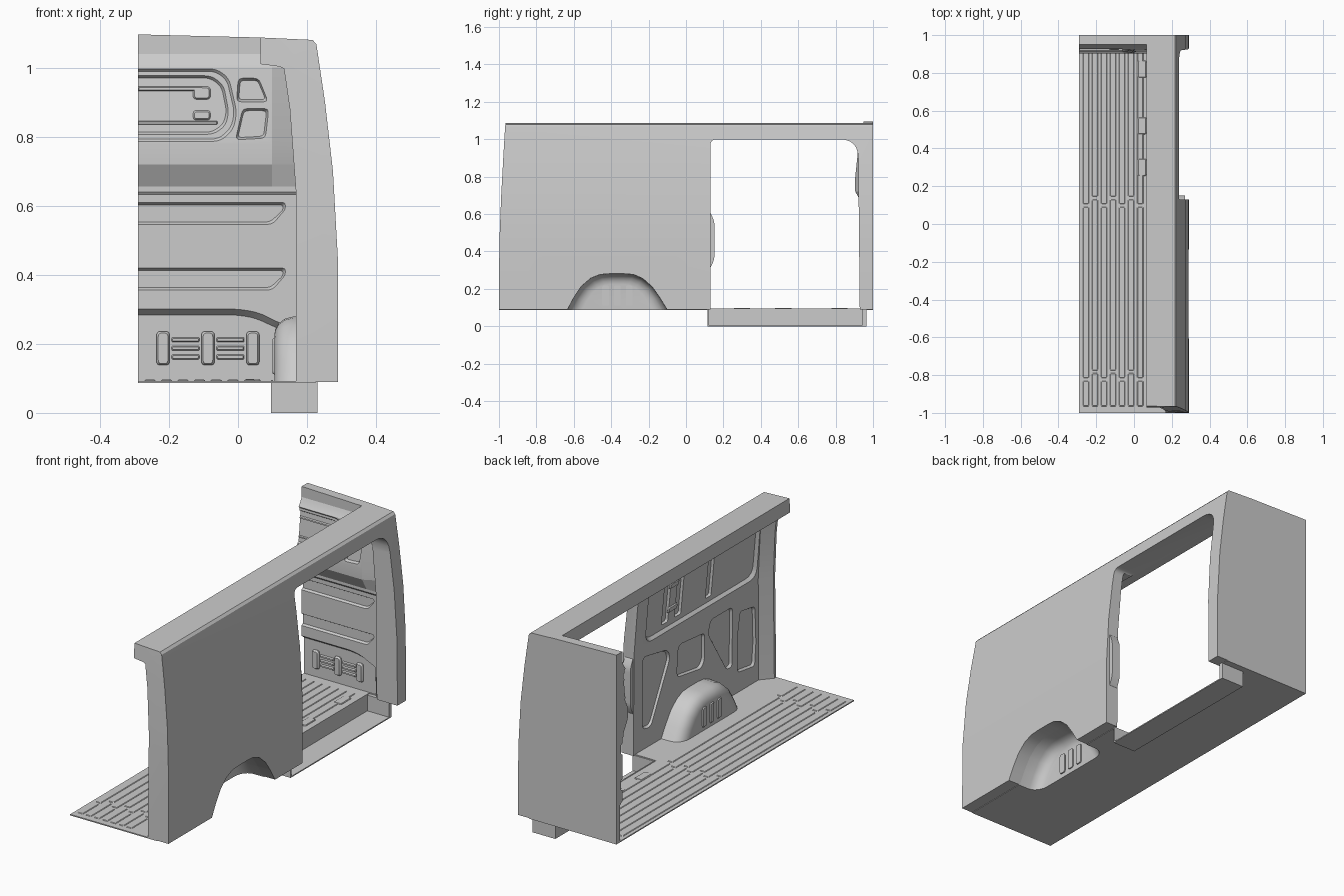
import bpy, bmesh, math
from mathutils import Vector

if "Cube" in bpy.data.objects:
    bpy.data.objects.remove(bpy.data.objects["Cube"])


def lerp(table, t):
    """Piecewise-linear lookup in [(key, value), ...]."""
    if t <= table[0][0]:
        return table[0][1]
    for (a, va), (b, vb) in zip(table, table[1:]):
        if t <= b:
            return va + (vb - va) * (t - a) / (b - a)
    return table[-1][1]


def rounded(pts, r, n=4):
    """Round the corners of a 2D polygon; r is one radius or one per corner."""
    out, rs = [], r if isinstance(r, (list, tuple)) else [r] * len(pts)
    for i, p in enumerate(pts):
        p = Vector(p)
        a, b = Vector(pts[i - 1]) - p, Vector(pts[(i + 1) % len(pts)]) - p
        k = min(rs[i], a.length * .45, b.length * .45)
        if k < 1e-5:
            out.append(p)
            continue
        s, e = p + a.normalized() * k, p + b.normalized() * k
        for j in range(n + 1):
            t = j / n
            out.append(s * (1 - t) ** 2 + p * 2 * t * (1 - t) + e * t * t)
    return out


def skin(name, rings, closed=True, caps=(True, True), angle=28):
    """Bridge rings of points into a mesh object."""
    bm = bmesh.new()
    vs = [[bm.verts.new(p) for p in ring] for ring in rings]
    n = len(rings[0])
    for a, b in zip(vs, vs[1:]):
        for i in range(n if closed else n - 1):
            j = (i + 1) % n
            bm.faces.new((a[i], a[j], b[j], b[i]))
    if caps[0]:
        bm.faces.new(vs[0])
    if caps[1]:
        bm.faces.new(vs[-1])
    bm.normal_update()
    bmesh.ops.triangulate(bm, faces=[f for f in bm.faces if len(f.verts) > 4])
    bmesh.ops.recalc_face_normals(bm, faces=bm.faces)
    me = bpy.data.meshes.new(name)
    bm.to_mesh(me)
    bm.free()
    ob = bpy.data.objects.new(name, me)
    bpy.context.collection.objects.link(ob)
    smooth(ob, angle)
    return ob


def select(ob):
    bpy.ops.object.select_all(action='DESELECT')
    ob.select_set(True)
    bpy.context.view_layer.objects.active = ob


def smooth(ob, angle=28):
    select(ob)
    bpy.ops.object.shade_smooth_by_angle(angle=math.radians(angle))


def cut(ob, cutter):
    m = ob.modifiers.new("cut", 'BOOLEAN')
    m.operation, m.solver, m.object = 'DIFFERENCE', 'EXACT', cutter
    cutter.hide_render = True
    select(ob)
    bpy.ops.object.modifier_apply(modifier=m.name)
    bpy.data.objects.remove(cutter)


def inset(pts, t):
    us, vs = [p[0] for p in pts], [p[1] for p in pts]
    cu, cv = (min(us) + max(us)) / 2, (min(vs) + max(vs)) / 2
    su, sv = 1 - 2 * t / (max(us) - min(us)), 1 - 2 * t / (max(vs) - min(vs))
    return [(cu + (u - cu) * su, cv + (v - cv) * sv) for u, v in pts]


def stamp(name, place, pts, d0, d1, taper, r=.01):
    """Tapered block from depth d0 to d1 on a surface given by place(u, v, d)."""
    o = rounded(pts, r)
    mid = d0 + (d1 - d0) * .5
    return skin(name, [[place(u, v, d0) for u, v in o], [place(u, v, mid) for u, v in o],
                       [place(u, v, d1) for u, v in inset(o, taper)]])


def recess(ob, place, pts, depth, taper=.008, r=.015, base=0):
    """Press a tapered pocket into a surface; base is where the taper starts."""
    o = rounded(pts, r)
    cut(ob, skin("cutter", [[place(u, v, -.04) for u, v in o], [place(u, v, base - .0015) for u, v in o],
                            [place(u, v, depth) for u, v in inset(o, taper)]]))


def rect(u0, u1, v0, v1):
    return [(u0, v0), (u1, v0), (u1, v1), (u0, v1)]


def box(name, x0, x1, y0, y1, z0, z1):
    return skin(name, [[(x, y, z) for x, y in rect(x0, x1, y0, y1)] for z in (z0, z1)])


# Side wall with roof rail: one section swept along the body, raked at the rear
INNER = [(.09, .168), (.637, .168), (.88, .15), (.997, .133)]
PANEL = [(.09, .22), (.637, .215), (.88, .195), (.997, .18)]
REAR = [(.09, -1), (.45, -.998), (.7, -.988), (.9, -.977), (1.07, -.967), (1.09, -.964)]
section = [(.29, .09), (.289, .45), (.275, .7), (.252, .9), (.227, 1.068), (.216, 1.08),
           (.065, 1.087), (.065, 1.01), (.12, 1.003)] + [(x, z) for z, x in reversed(INNER)]
wall = skin("side_wall", [[(x, lerp(REAR, z), z) for x, z in section],
                          [(x, 1, z) for x, z in section]])

# Thin the wall between the chamfered rear pillar and the door
thin = []
for z in (0, .637, .88, .992):
    i, p, r = lerp(INNER, z), lerp(PANEL, z), lerp(REAR, z)
    thin.append([(0, r + .015, z), (i, r + .015, z), (p, r + .075, z), (p, .3, z), (0, .3, z)])
cut(wall, skin("cutter", thin))

# Sliding door opening
door = rounded([(.13, 0), (.13, 1), (.92, 1), (.93, 0)], [0, .035, .1, 0], 6)
cut(wall, skin("cutter", [[(x, y, z) for y, z in door] for x in (-.02, .4)]))

# Wheel arch housing, hollow from outside and below
arch = [(-.635, .09), (-.6, .155), (-.56, .215), (-.51, .258), (-.46, .278), (-.41, .282), (-.33, .282),
        (-.28, .278), (-.23, .256), (-.18, .212), (-.14, .155), (-.1, .09)]
STEPS = [(.289, 1), (.16, .985), (.135, .95), (.118, .88), (.108, .79), (.105, .7)]


def arch_ring(x, s, base=()):
    return [(x, -.367 + (y + .367) * s, .09 + (z - .09) * s) for y, z in arch] + \
           [(x, -.367 + (y + .367) * s, z) for y, z in base]


def arch_cutter():
    under = [(-.1, .0), (-.635, .0)]
    return skin("cutter", [arch_ring(x, s, under) for x, s in [(.35, 1)] + STEPS[1:]])


skin("wheel_arch", [arch_ring(x, s) for x, s in STEPS], closed=False, caps=(False, True), angle=40)
cut(wall, arch_cutter())
for y in (-.43, -.367, -.304):
    stamp("arch_rib", lambda u, v, d: (.105 + d, u, v), rect(y - .018, y + .018, .11, .218), .007, -.005, .005)


# Pressed panels on the inside of the side wall
def on_wall(u, v, d):
    return (lerp(PANEL, v) + d, u - .035, v)


recess(wall, on_wall, rect(-.865, .075, .65, .97), .016, .015, .06)
for y0, y1 in ((-.245, -.19), (-.135, -.08), (-.5, -.45)):
    recess(wall, on_wall, rect(y0, y1, .69, .95), .028, .006, .012, .014)
for z in (.74, .87):
    stamp("panel_rung", on_wall, rect(-.2, -.125, z, z + .03), .02, .008, .004, .005)
recess(wall, on_wall, [(.09, .2), (.02, .19), (-.14, .5), (-.12, .55), (.09, .59)], .012, .008, .03)
recess(wall, on_wall, [(-.2, .37), (-.4, .34), (-.43, .37), (-.43, .52), (-.22, .54), (-.2, .5)], .012, .008, .02)
recess(wall, on_wall, [(-.46, .5), (-.62, .25), (-.665, .25), (-.665, .57), (-.48, .57)], .012, .008, .025)
recess(wall, on_wall, [(-.71, .2), (-.855, .18), (-.865, .3), (-.855, .5), (-.73, .52), (-.71, .4)], .012, .008, .02)
smooth(wall)

# Door pillar bulge
bulge = rounded([(.1, .29), (.13, .31), (.152, .36), (.152, .56), (.13, .61), (.1, .63)], .02)
skin("pillar_bulge", [[(x, y, z) for y, z in bulge] for x in (.222, .27)])

# Bulkhead: leaning upper face that fades into the pillar at its outer end
FACE = [(.09, .948), (.632, .948), (.64, .942), (.655, .942), (.72, .905), (.78, .903), (1.0, .926),
        (1.012, .935), (1.03, .945), (1.04, .95)]


def bulk_ring(x, top, flat):
    face = [(x, max(y, .942) if flat else y, z) for z, y in FACE]
    return [(x, 1, .09)] + face + [(x, .95, top), (x, 1, top)]


bulk = skin("bulkhead", [bulk_ring(-.29, 1.096, 0), bulk_ring(.065, 1.087, 0),
                         bulk_ring(.098, 1.085, 0), bulk_ring(.172, 1.08, 1)], angle=15)


def on_bulk(u, v, d):
    return (u, lerp(FACE, v) + d, v)


# Bulkhead pressings: window panel, small panes, two swages, lower recess
recess(bulk, on_bulk, [(-.36, .785), (-.05, .785), (-.012, .82), (-.002, .87), (-.025, .97), (-.06, .997),
                       (-.36, .997)], .008, .008, .03)
recess(bulk, on_bulk, [(-.35, .805), (-.07, .805), (-.035, .83), (-.025, .87), (-.04, .95), (-.075, .978),
                       (-.35, .978)], .018, .008, .03, .007)
recess(bulk, on_bulk, [(-.005, .9), (.088, .9), (.06, .97), (.0, .97)], .014, .007, .015)
recess(bulk, on_bulk, [(-.008, .79), (.08, .795), (.09, .882), (.013, .882)], .014, .007, .015)
for z in (.545, .355):
    recess(bulk, on_bulk, [(-.36, z), (.1, z), (.138, z + .045), (.138, z + .065), (-.36, z + .065)], .012, .008, .015)
recess(bulk, on_bulk, [(-.36, .05), (.155, .05), (.148, .25), (.12, .262), (.06, .292), (0, .302), (-.36, .302)],
       .022, .018, .03)
smooth(bulk, 15)
stamp("window_frame", on_bulk, rect(-.29, -.06, .835, .845), .022, .01, .002, .002)
for z0, z1 in ((.908, .945), (.848, .876)):
    stamp("window_bar", on_bulk, rect(-.13, -.08, z0, z1), .022, .01, .004, .01)
stamp("window_rail", on_bulk, rect(-.29, -.1, .932, .945), .022, .01, .003, .003)

# Vertical pads and louvres in the lower recess
for x in (-.217, -.087, .043):
    stamp("bulkhead_pad", on_bulk, rect(x - .019, x + .019, .138, .236), .024, .008, .005, .012)
for x in (-.152, -.022):
    for i in range(3):
        z = .155 + i * .025
        stamp("louvre", on_bulk, rect(x - .04, x + .04, z, z + .014), .024, .013, .003, .004)

# Cargo floor, notched for the step and cut for the wheel arch
plan = [(-.29, -1), (.225, -1), (.225, .115), (.1, .115), (.1, .965), (.225, .965), (.225, 1), (-.29, 1)]
floor = skin("cargo_floor", [[(x, y, z) for x, y in plan] for z in (.087, .093)])
cut(floor, arch_cutter())
smooth(floor)


def on_floor(u, v, d):
    return (u, v, .093 + d)


for i in range(7):
    x, o = -.255 + i * .048, .04 * (i % 2)
    for y0, y1 in ((-.965, -.83 + o), (-.815 + o, .09 + o), (.105 + o, .92)):
        stamp("floor_rib", on_floor, rect(x - .016, x + .016, y0, y1), -.002, .003, .003, .004)
for y in (.3, .52, .82):
    stamp("tie_down_plate", on_floor, rect(.02, .065, y - .045, y + .045), -.002, .0045, .003, .008)

# Entry step well under the door
box("step_tread", .095, .23, .115, .965, 0, .006)
box("step_inner_wall", .095, .101, .115, .965, 0, .095)
for y0, y1 in ((.115, .121), (.945, .965)):
    box("step_end_wall", .095, .23, y0, y1, 0, .09)
